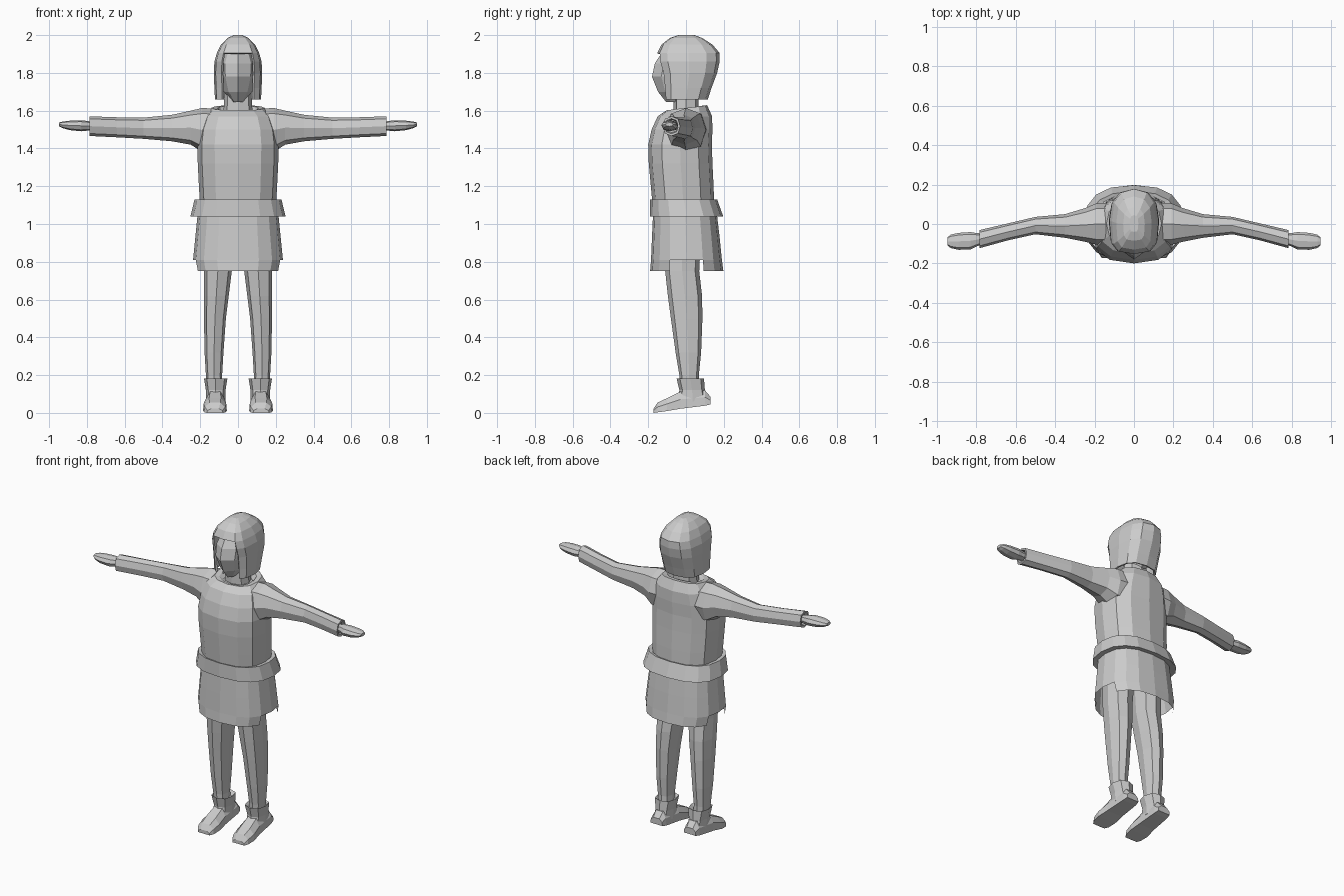
import bpy, bmesh, math

grey = bpy.data.materials.new("plain grey")
grey.diffuse_color = (0.6, 0.6, 0.6, 1)


def power(v, p):
    return math.copysign(abs(v) ** p, v)


def flat_ring(z, a, front, back, xc=0, n=12, p=0.8, pf=None, tilt=0):
    """Rounded horizontal section: half width a, y from front to back."""
    pts, mid, half = [], (front + back) / 2, (back - front) / 2
    for i in range(n):
        t = 2 * math.pi * i / n
        c, s = math.cos(t), math.sin(t)
        q = pf if pf and s < -0.01 else p
        pts.append((xc + a * power(c, q), mid + half * power(s, q), z + tilt * s))
    return pts


def arm_ring(x, yc, hy, zc, hz, n=8):
    """Section across an arm or hand."""
    return [(x, yc + hy * power(math.cos(2 * math.pi * i / n), 0.85),
             zc + hz * power(math.sin(2 * math.pi * i / n), 0.85)) for i in range(n)]


def foot_ring(y, xc, hw, z0, z1):
    """Section across a foot: flat sole, chamfered top."""
    m = z0 + (z1 - z0) * 0.55
    return [(xc - hw, y, z0), (xc + hw, y, z0), (xc + hw * 0.95, y, m),
            (xc + hw * 0.5, y, z1), (xc - hw * 0.5, y, z1), (xc - hw * 0.95, y, m)]


def loft(name, rings, caps=(True, True), mirror=False, cut=None, thick=0, closed=False):
    """Skin a list of rings; cut removes faces by a rule on their centre."""
    bm = bmesh.new()
    vs = [[bm.verts.new(p) for p in r] for r in rings]
    n = len(rings[0])
    pairs = list(zip(vs, vs[1:])) + ([(vs[-1], vs[0])] if closed else [])
    for a, b in pairs:
        for i in range(n):
            j = (i + 1) % n
            bm.faces.new((a[i], a[j], b[j], b[i]))
    if caps[0]:
        bm.faces.new(vs[0][::-1])
    if caps[1]:
        bm.faces.new(vs[-1])
    bmesh.ops.recalc_face_normals(bm, faces=bm.faces)
    if cut:
        gone = [f for f in bm.faces if cut(f.calc_center_median())]
        bmesh.ops.delete(bm, geom=gone, context='FACES')
    me = bpy.data.meshes.new(name)
    bm.to_mesh(me)
    bm.free()
    me.materials.append(grey)
    ob = bpy.data.objects.new(name, me)
    bpy.context.collection.objects.link(ob)
    if thick:
        m = ob.modifiers.new("thickness", 'SOLIDIFY')
        m.thickness, m.offset = thick, -1
    if mirror:
        ob.modifiers.new("mirror", 'MIRROR')
    return ob


# Tunic body, closed by a rolled collar
loft("tunic_body", [flat_ring(*r) for r in (
    (1.08, .200, -.175, .150), (1.20, .207, -.186, .146), (1.32, .213, -.197, .140),
    (1.42, .215, -.200, .137), (1.50, .205, -.182, .140), (1.57, .180, -.150, .138))]
    + [flat_ring(1.615, .140, -.105, .112, tilt=.014),
       flat_ring(1.612, .110, -.085, .085, tilt=.014),
       flat_ring(1.59, .085, -.070, .070)], caps=(False, True))

# Sleeves
loft("sleeve", [arm_ring(*r) for r in (
    (.10, 0, .110, 1.500, .110), (.19, 0, .105, 1.498, .116), (.25, -.005, .085, 1.510, .090),
    (.35, -.010, .060, 1.508, .070), (.50, -.008, .044, 1.507, .056),
    (.64, -.040, .043, 1.512, .053), (.785, -.077, .046, 1.518, .052),
    (.785, -.077, .036, 1.518, .040), (.765, -.075, .032, 1.518, .034))], mirror=True)

# Hands
loft("hand", [arm_ring(*r) for r in (
    (.76, -.075, .026, 1.518, .020), (.80, -.080, .034, 1.520, .026),
    (.83, -.085, .044, 1.520, .029), (.89, -.088, .043, 1.522, .025),
    (.93, -.088, .034, 1.525, .017), (.947, -.088, .020, 1.527, .010))], mirror=True)

# Skirt with raised side hems
loft("skirt", [flat_ring(*r, n=16) for r in (
    (1.10, .205, -.175, .155), (1.04, .215, -.175, .165), (.93, .226, -.180, .178),
    (.81, .238, -.185, .190), (.75, .226, -.190, .198))], caps=(False, False),
    cut=lambda c: c.z < .8 and abs(c.x) > .205)

# Flared belt
loft("belt", [flat_ring(*r, n=16) for r in (
    (1.125, .203, -.175, .150), (1.13, .230, -.190, .165),
    (1.04, .252, -.190, .197), (1.045, .213, -.174, .162))], caps=(False, False), closed=True)

# Legs
loft("leg", [flat_ring(z, a, f, b, xc=x, n=8) for z, x, a, f, b in (
    (.12, .122, .040, -.030, .070), (.20, .127, .043, -.035, .068),
    (.32, .127, .050, -.055, .080), (.50, .122, .058, -.080, .087),
    (.62, .115, .066, -.096, .085), (.75, .107, .074, -.110, .070),
    (.95, .100, .080, -.120, .080))], mirror=True)

# Boot cuffs and feet
loft("boot_cuff", [flat_ring(z, a, f, b, xc=.118, n=8) for z, a, f, b in (
    (.165, .042, -.030, .070), (.183, .062, -.050, .095),
    (.120, .052, -.035, .100), (.060, .052, -.045, .115))], mirror=True)
loft("foot", [foot_ring(*r) for r in (
    (.130, .118, .042, .045, .085), (.100, .118, .048, .038, .120),
    (-.03, .120, .055, .022, .112), (-.10, .122, .063, .010, .078),
    (-.150, .122, .056, .003, .055), (-.172, .122, .042, 0, .022))], mirror=True)

# Neck and head with a pointed face
loft("neck", [flat_ring(*r, n=8) for r in (
    (1.57, .078, -.065, .065), (1.72, .070, -.065, .065))])
loft("head", [flat_ring(*r, n=8, p=.8, pf=1.15) for r in (
    (1.645, .030, -.105, .050), (1.70, .075, -.148, .085), (1.78, .100, -.180, .120),
    (1.85, .103, -.165, .130), (1.92, .075, -.120, .100))])

# Hood, open around the face
loft("hood", [flat_ring(*r, p=.8, pf=.55) for r in (
    (1.66, .122, -.115, .115), (1.72, .125, -.120, .135), (1.80, .128, -.130, .165),
    (1.86, .125, -.148, .178), (1.905, .112, -.152, .178), (1.95, .090, -.130, .140),
    (1.985, .055, -.085, .085), (2.0, .022, -.040, .045))], caps=(False, True),
    cut=lambda c: c.z < 1.9 and c.y < -.09 and abs(c.x) < .07, thick=.012)
